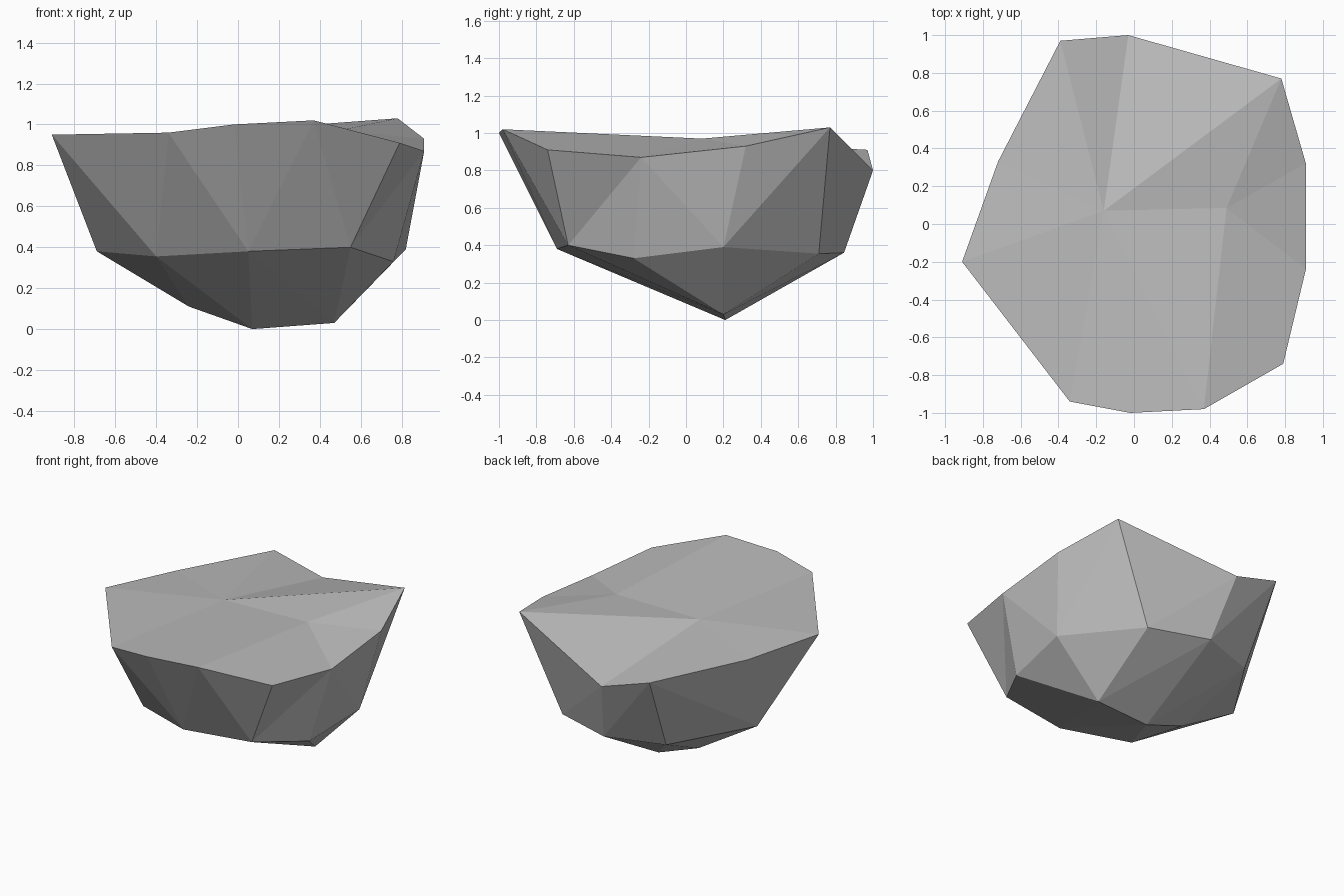
import bpy
import bmesh

if "Cube" in bpy.data.objects:
    bpy.data.objects.remove(bpy.data.objects["Cube"])

# Outline of the flat top, counter-clockwise from the front right corner
RIM = [(0.79, -0.74, 0.91), (0.91, -0.24, 0.87), (0.91, 0.32, 0.93),
       (0.78, 0.77, 1.03), (-0.03, 1.0, 0.80), (-0.39, 0.97, 0.91),
       (-0.72, 0.33, 0.92), (-0.91, -0.20, 0.95), (-0.34, -0.94, 0.96),
       (-0.02, -1.0, 1.0), (0.37, -0.98, 1.02)]
# Belt of points around the lower body, same direction
BELT = [(0.55, -0.63, 0.40), (0.76, -0.28, 0.33), (0.82, 0.20, 0.39),
        (0.48, 0.71, 0.355), (0.06, 0.845, 0.36), (-0.34, 0.71, 0.355),
        (-0.69, 0.18, 0.38), (-0.40, -0.50, 0.355), (0.05, -0.69, 0.38)]
# Ridge at the bottom and the two inner points of the top
KEEL = [(0.47, 0.20, 0.03), (0.07, 0.21, 0.0), (-0.24, 0.20, 0.11)]
TOP = [(-0.16, 0.07, 0.96), (0.49, 0.085, 0.97)]
# Order in which triangles step along the rim (R) or the belt (B)
STEPS = "RBBRRBRBRBBRRBRBRRBR"

bm = bmesh.new()
rim, belt, keel, top = [[bm.verts.new(p) for p in pts]
                        for pts in (RIM, BELT, KEEL, TOP)]

# Underside: convex bowl over belt and keel, with its lid removed
bmesh.ops.convex_hull(bm, input=belt + keel)
bmesh.ops.recalc_face_normals(bm, faces=bm.faces[:])
bm.normal_update()
lid = [f for f in bm.faces
       if f.normal.z > 0 and all(v in belt for v in f.verts)]
bmesh.ops.delete(bm, geom=lid, context='FACES')

# Sides: triangles stitched between rim and belt
i = j = 0
for step in STEPS:
    a, b = rim[i % len(rim)], belt[j % len(belt)]
    if step == "R":
        i += 1
        c = rim[i % len(rim)]
    else:
        j += 1
        c = belt[j % len(belt)]
    bm.faces.new((a, b, c))


# Top: two fans of triangles around the inner points
def fan(centre, points):
    for p, q in zip(points, points[1:]):
        bm.faces.new((centre, p, q))


fan(top[0], [top[1]] + rim[3:] + [top[1]])
fan(top[1], [rim[10]] + rim[:4])

bmesh.ops.recalc_face_normals(bm, faces=bm.faces[:])
mesh = bpy.data.meshes.new("rock")
bm.to_mesh(mesh)
bm.free()

stone = bpy.data.materials.new("stone_grey")
stone.diffuse_color = (0.5, 0.5, 0.5, 1)
stone.use_nodes = True
stone.node_tree.nodes["Principled BSDF"].inputs["Base Color"].default_value = stone.diffuse_color
mesh.materials.append(stone)
rock = bpy.data.objects.new("rock", mesh)
bpy.context.collection.objects.link(rock)
